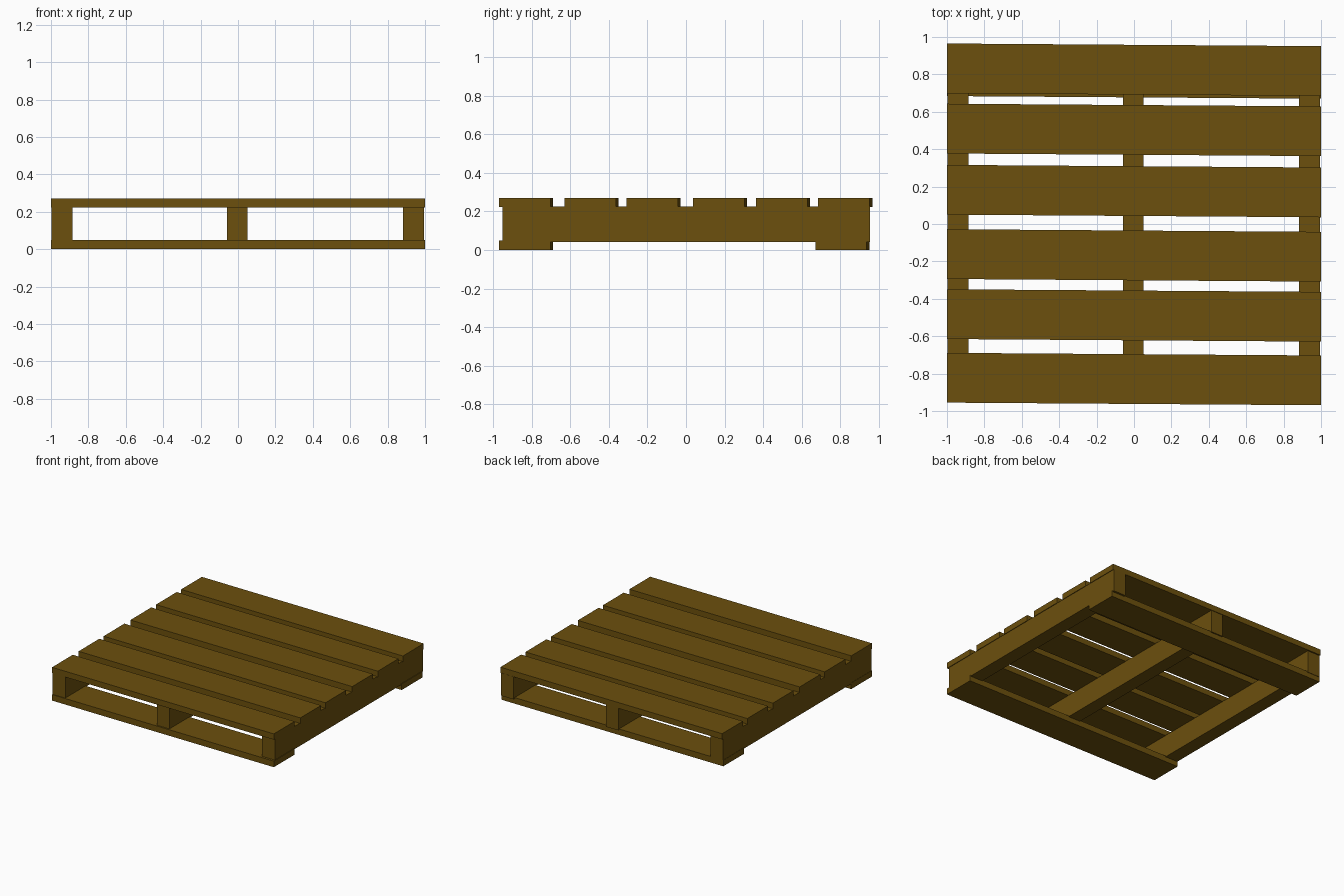
import bpy, bmesh

if "Cube" in bpy.data.objects:
    bpy.data.objects.remove(bpy.data.objects["Cube"])

wood = bpy.data.materials.new("brown_wood")
wood.diffuse_color = (0.15, 0.08, 0.004, 1)
wood.use_nodes = True
wood.node_tree.nodes["Principled BSDF"].inputs["Base Color"].default_value = wood.diffuse_color


def board(name, x, y, z, skew=0.0):
    """Box from (min, max) ranges; skew tilts the ends along y."""
    bm = bmesh.new()
    bmesh.ops.create_cube(bm, size=1)
    for v in bm.verts:
        side = 1 if v.co.x > 0 else -1
        v.co.x = x[v.co.x > 0]
        v.co.y = y[v.co.y > 0] - side * skew / 2
        v.co.z = z[v.co.z > 0]
    me = bpy.data.meshes.new(name)
    bm.to_mesh(me)
    bm.free()
    me.materials.append(wood)
    ob = bpy.data.objects.new(name, me)
    bpy.context.collection.objects.link(ob)


W = 0.266  # slat width

# Deck slats, slightly skewed
for i, c in enumerate((-0.829, -0.489, -0.168, 0.176, 0.503, 0.825)):
    board(f"top_slat_{i + 1}", (-1, 1), (c - W / 2, c + W / 2), (0.223, 0.27), 0.014)

# Runners between the decks
for name, x in (("left", (-0.998, -0.885)), ("middle", (-0.06, 0.05)), ("right", (0.882, 0.995))):
    board(f"{name}_runner", x, (-0.95, 0.953), (0.041, 0.225))

# Bottom slats at front and back
for name, c in (("front", -0.829), ("back", 0.81)):
    board(f"{name}_bottom_slat", (-1, 1), (c - W / 2, c + W / 2), (0, 0.049), 0.014)
